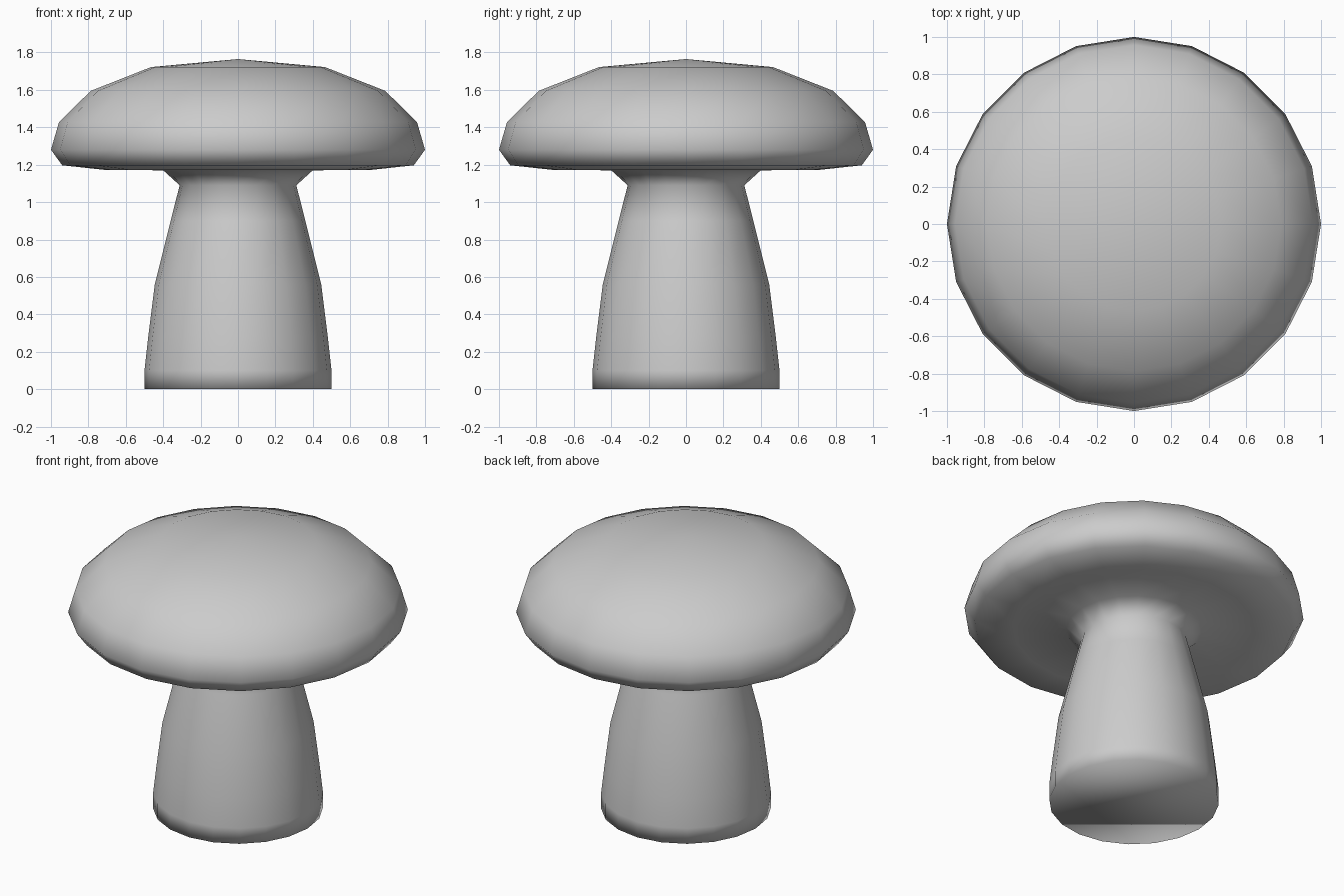
import bpy
import bmesh
from math import cos, sin, tau

cube = bpy.data.objects.get("Cube")
if cube:
    bpy.data.objects.remove(cube, do_unlink=True)

SIDES = 20

# One plain grey for the whole mushroom
grey = bpy.data.materials.new("light grey")
grey.use_nodes = True
colour = (0.6, 0.6, 0.6, 1)
grey.diffuse_color = colour
grey.node_tree.nodes["Principled BSDF"].inputs["Base Color"].default_value = colour

# Profile as (radius, height): stem, flared neck, underside, rim, dome
stem = [(0.5, 0), (0.5, 0.1), (0.48, 0.28), (0.445, 0.56), (0.36, 0.9), (0.312, 1.09)]
cap = [(0.4, 1.17), (0.71, 1.172), (0.94, 1.197), (1, 1.28),
       (0.957, 1.428), (0.787, 1.595), (0.465, 1.722)]
TOP = 1.765

bm = bmesh.new()
rings = [[bm.verts.new((r * cos(tau * i / SIDES), r * sin(tau * i / SIDES), z))
          for i in range(SIDES)] for r, z in stem + cap]

# Walls between neighbouring rings
for low, high in zip(rings, rings[1:]):
    for i in range(SIDES):
        j = (i + 1) % SIDES
        bm.faces.new((low[i], low[j], high[j], high[i]))

# Dome tip and flat foot
tip = bm.verts.new((0, 0, TOP))
for i in range(SIDES):
    bm.faces.new((rings[-1][i], rings[-1][(i + 1) % SIDES], tip))
bm.faces.new(rings[0][::-1])

for face in bm.faces:
    face.smooth = True

mesh = bpy.data.meshes.new("mushroom")
bm.to_mesh(mesh)
bm.free()
mesh.materials.append(grey)
bpy.context.collection.objects.link(bpy.data.objects.new("mushroom", mesh))
